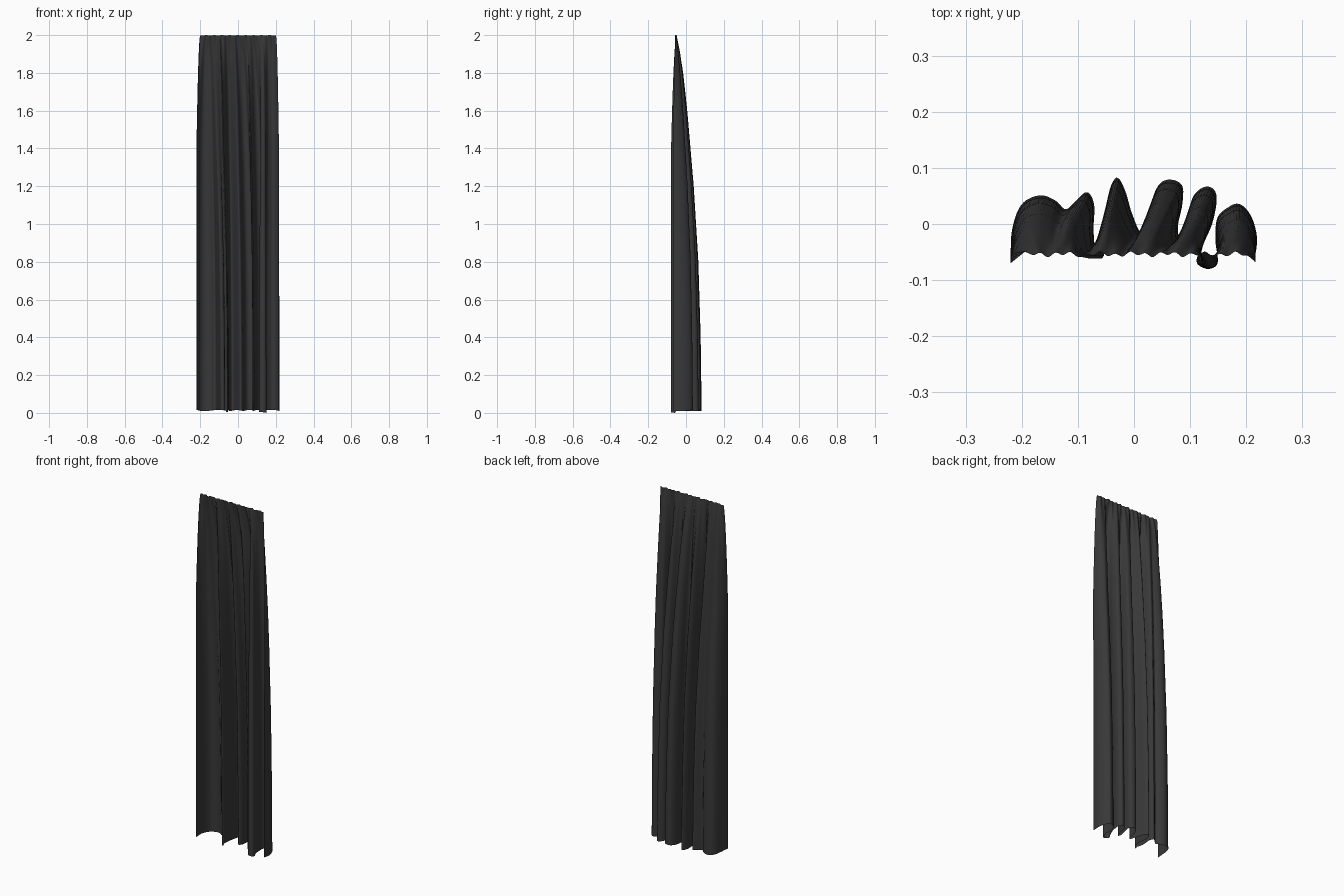
import bpy, bmesh, math
from mathutils import Vector

if "Cube" in bpy.data.objects:
    bpy.data.objects.remove(bpy.data.objects["Cube"])

COLS, ROWS = 240, 48

# folded outline of the curtain at the floor (x, y)
HEM = [(-.22, -.07), (-.217, -.01), (-.2, .035), (-.168, .051), (-.14, .042),
       (-.122, .026), (-.105, .04), (-.084, .057), (-.071, .035), (-.072, -.01),
       (-.068, -.048), (-.055, -.06), (-.05, -.02), (-.046, .05), (-.031, .083), (-.016, .06),
       (-.004, .02), (.012, -.015), (.026, .0), (.033, .045), (.047, .073),
       (.067, .079), (.086, .068), (.086, .035), (.078, -.005), (.083, -.03), (.092, .0),
       (.106, .05), (.131, .067), (.147, .05), (.139, .0), (.116, -.05),
       (.112, -.07), (.131, -.08), (.149, -.07), (.145, -.03), (.148, .01),
       (.165, .028), (.187, .036), (.208, .015), (.219, -.025), (.214, -.068)]
# fraction of the full fold depth reached at each height
DEPTH = [(0, 1), (.4, .96), (.8, .87), (1.2, .69), (1.6, .44), (1.8, .28), (1.92, .14), (2, 0)]


def smooth_path(points, steps=12):
    """Catmull-Rom curve through the points."""
    p = [Vector(q) for q in points]
    p = [2 * p[0] - p[1]] + p + [2 * p[-1] - p[-2]]
    out = []
    for i in range(1, len(p) - 2):
        a, b, c, d = p[i - 1:i + 3]
        for k in range(steps):
            t = k / steps
            out.append(.5 * (2 * b + (c - a) * t + (2 * a - 5 * b + 4 * c - d) * t * t
                             + (3 * b - a - 3 * c + d) * t ** 3))
    return out + [p[-2]]


def resample(path, n):
    """Even spacing along the length."""
    lens = [0]
    for a, b in zip(path, path[1:]):
        lens.append(lens[-1] + (b - a).length)
    out, j = [], 0
    for i in range(n + 1):
        s = lens[-1] * i / n
        while j < len(path) - 2 and lens[j + 1] < s:
            j += 1
        out.append(path[j].lerp(path[j + 1], (s - lens[j]) / (lens[j + 1] - lens[j])))
    return out


def depth_at(z):
    for (z0, d0), (z1, d1) in zip(DEPTH, DEPTH[1:]):
        if z <= z1:
            return d0 + (d1 - d0) * (z - z0) / (z1 - z0)
    return 0


# curtain sheet: gathered straight at the top, opening into folds at the hem
hem = resample(smooth_path(HEM), COLS)
bm = bmesh.new()
grid = []
for r in range(ROWS + 1):
    h = 1 - (1 - r / ROWS) ** 1.5          # rows get closer near the top
    d = depth_at(2 * h)
    quick = min(1, ((1 - h) / .3)) ** .5   # sides and front bulge out early
    row = []
    for c, p in enumerate(hem):
        t = c / COLS
        x = (.4 * t - .2) * (1 - d) + p.x * .91 * d
        x *= 1 + .1 * quick
        ripple = .003 * math.sin(t * math.tau * 15) + .002 * math.sin(t * 41)
        f = d if p.y > -.054 else quick
        y = -.054 + (p.y + .054) * f + ripple * (1 - d) ** 2
        bottom = .013 + .003 * math.sin(t * 50) - (.01 if p.y < -.055 and .1 < t < .9 else 0)
        top = 2 - .003 * (1 + math.sin(t * 60)) / 2
        row.append(bm.verts.new((x, y, bottom + (top - bottom) * h)))
    grid.append(row)
for a, b in zip(grid, grid[1:]):
    for i in range(COLS):
        bm.faces.new((a[i], a[i + 1], b[i + 1], b[i]))
mesh = bpy.data.meshes.new("curtain")
bm.to_mesh(mesh)
bm.free()
curtain = bpy.data.objects.new("curtain", mesh)
bpy.context.collection.objects.link(curtain)
mesh.shade_smooth()

# dark cloth
cloth = bpy.data.materials.new("dark_cloth")
cloth.diffuse_color = (.04, .04, .04, 1)
cloth.use_nodes = True
cloth.node_tree.nodes["Principled BSDF"].inputs["Base Color"].default_value = cloth.diffuse_color
mesh.materials.append(cloth)
